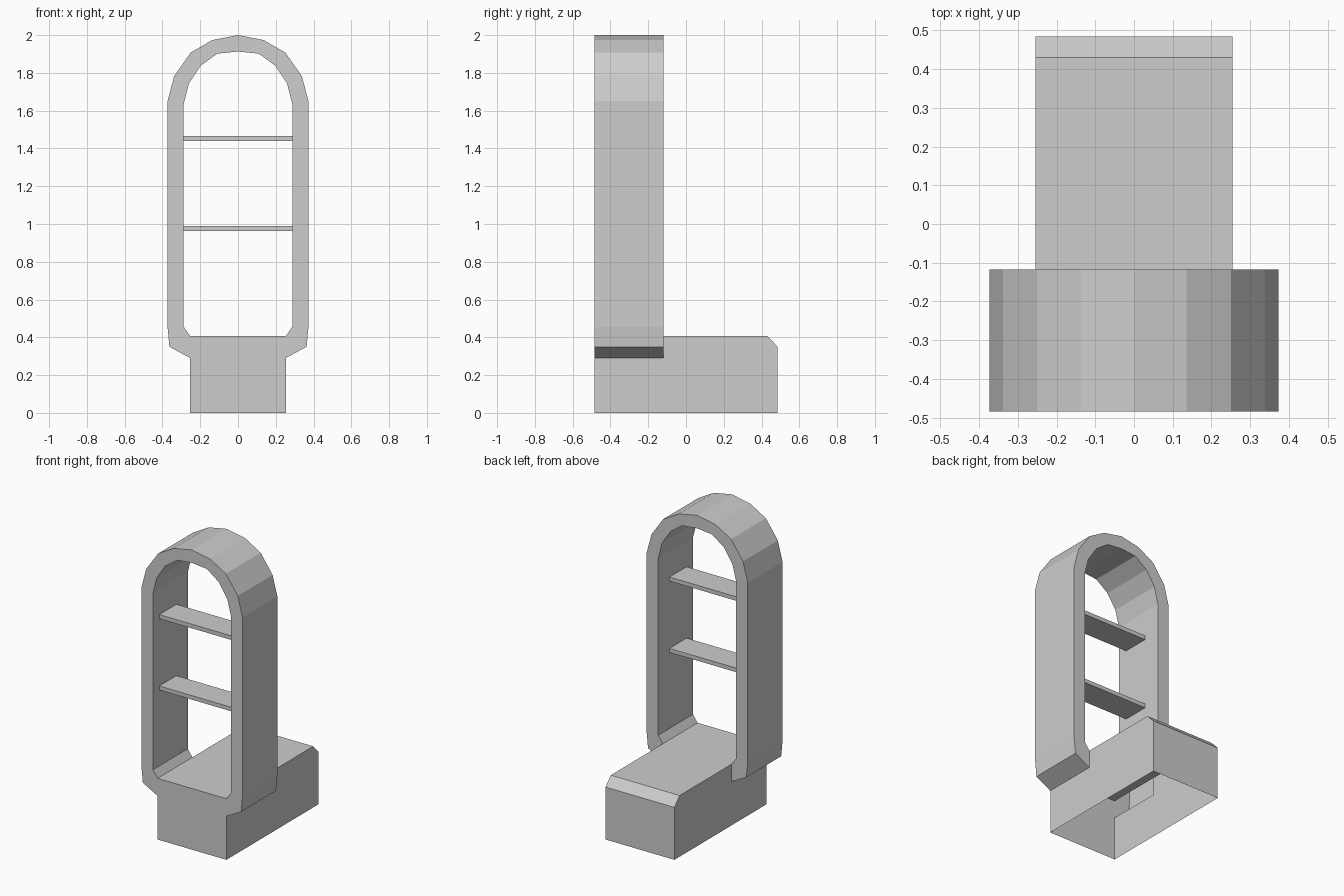
import bpy
import bmesh

if "Cube" in bpy.data.objects:
    bpy.data.objects.remove(bpy.data.objects["Cube"], do_unlink=True)

# One plain grey for everything
grey = bpy.data.materials.new("light grey")
grey.use_nodes = True
colour = (0.61, 0.61, 0.61, 1)
grey.diffuse_color = colour
grey.node_tree.nodes["Principled BSDF"].inputs["Base Color"].default_value = colour

HALF = 0.254                 # half width of the base
FRONT, RING_BACK, BACK = -0.485, -0.118, 0.485
UNDER, SILL = 0.291, 0.408   # underside of the arch foot, top of the base

# Arch half profiles (x, z), from the base up to the crown
outer = [(HALF, UNDER), (0.363, 0.35), (0.373, 0.456), (0.373, 1.65),
         (0.338, 1.783), (0.25, 1.908), (0.135, 1.974), (0, 2)]
inner = [(HALF, SILL), (0.271, 0.432), (0.288, 0.456), (0.288, 1.634),
         (0.26, 1.744), (0.197, 1.839), (0.109, 1.902), (0, 1.913)]
# Base side outline (y, z), stepped where the arch opens into it
side = [(FRONT, 0), (BACK, 0), (BACK, 0.35), (0.43, SILL),
        (RING_BACK, SILL), (RING_BACK, UNDER), (FRONT, UNDER)]


def finish(bm, name):
    bmesh.ops.remove_doubles(bm, verts=bm.verts[:], dist=0.0005)
    bmesh.ops.recalc_face_normals(bm, faces=bm.faces[:])
    mesh = bpy.data.meshes.new(name)
    bm.to_mesh(mesh)
    bm.free()
    mesh.materials.append(grey)
    bpy.context.collection.objects.link(bpy.data.objects.new(name, mesh))


bm = bmesh.new()


def face(*points):
    bm.faces.new([bm.verts.new(p) for p in points])


def across(a, b):
    """Quad spanning the base width between two (y, z) points."""
    face((-HALF, *a), (HALF, *a), (HALF, *b), (-HALF, *b))


# Hollow arch: front, back, outer and inner skins on both sides
for s in (-1, 1):
    for i in range(len(outer) - 1):
        (ax, az), (bx, bz) = outer[i:i + 2]
        (cx, cz), (dx, dz) = inner[i:i + 2]
        for y in (FRONT, RING_BACK):
            face((s * ax, y, az), (s * bx, y, bz), (s * dx, y, dz), (s * cx, y, cz))
        for px, pz, qx, qz in ((ax, az, bx, bz), (cx, cz, dx, dz)):
            face((s * px, FRONT, pz), (s * qx, FRONT, qz),
                 (s * qx, RING_BACK, qz), (s * px, RING_BACK, pz))
    # Base side wall
    face(*[(s * HALF, y, z) for y, z in side])

# Base front, back, chamfer and top, left open underneath
across((FRONT, 0), (FRONT, UNDER))
across((FRONT, UNDER), (FRONT, SILL))
for a, b in zip(side[1:4], side[2:5]):
    across(a, b)
across((RING_BACK, SILL), (FRONT, SILL))
finish(bm, "arch_and_base")

# Two thin shelves across the arch
for name, z in (("lower_shelf", 0.976), ("upper_shelf", 1.452)):
    bm = bmesh.new()
    bmesh.ops.create_cube(bm, size=1)
    bmesh.ops.scale(bm, vec=(0.576, 0.18, 0.027), verts=bm.verts[:])
    bmesh.ops.translate(bm, vec=(0, -0.328, z), verts=bm.verts[:])
    finish(bm, name)
